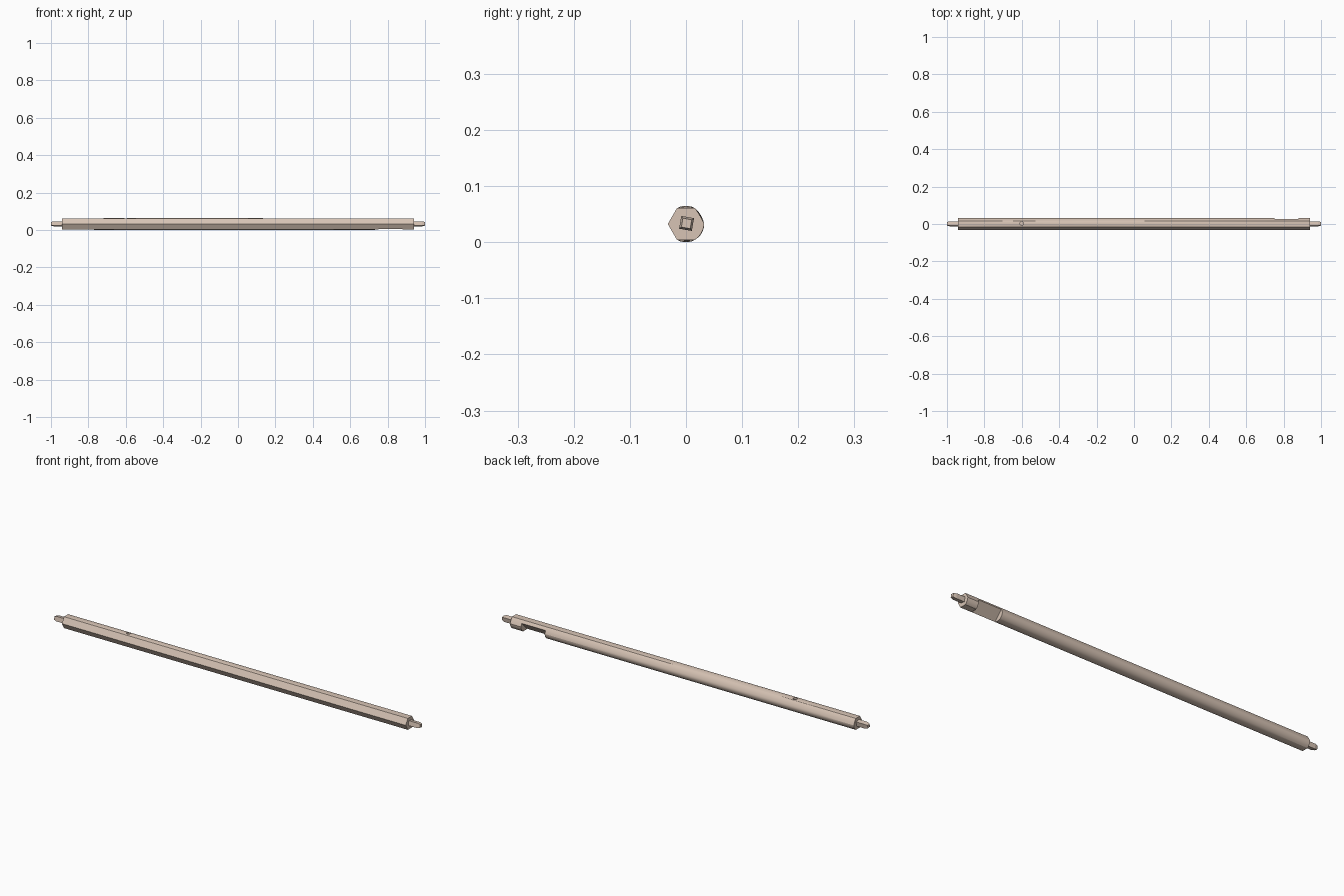
import bpy, bmesh, math
from mathutils import Matrix

if "Cube" in bpy.data.objects:
    bpy.data.objects.remove(bpy.data.objects["Cube"])

CZ, R = 0.0325, 0.0325
mat = bpy.data.materials.new("wood")
mat.diffuse_color = (0.68, 0.55, 0.46, 1)
mat.use_nodes = True
mat.node_tree.nodes["Principled BSDF"].inputs["Base Color"].default_value = mat.diffuse_color


def make(name, bm):
    bmesh.ops.recalc_face_normals(bm, faces=bm.faces[:])
    me = bpy.data.meshes.new(name)
    bm.to_mesh(me)
    bm.free()
    ob = bpy.data.objects.new(name, me)
    bpy.context.collection.objects.link(ob)
    me.materials.append(mat)
    return ob


def loft(name, sections):
    bm = bmesh.new()
    rings = [[bm.verts.new(p) for p in s] for s in sections]
    n = len(rings[0])
    for a, b in zip(rings, rings[1:]):
        for i in range(n):
            j = (i + 1) % n
            bm.faces.new((a[i], a[j], b[j], b[i]))
    bm.faces.new(rings[0])
    bm.faces.new(rings[-1])
    return make(name, bm)


def beam_section(x, bulges, steps=5):
    # hexagon whose six sides swell towards a circle by the given amounts
    pts = []
    for side, bulge in enumerate(bulges):
        for k in range(steps):
            d = math.radians(-30 + 60 * k / steps)
            flat = math.cos(math.radians(30)) / math.cos(d)
            r = R * (flat + (1 - flat) * bulge)
            a = math.radians(60 * side + 30) + d
            pts.append((x, r * math.cos(a), CZ + r * math.sin(a)))
    return pts


# hewn beam: sides are back-top, top, front-top, front-bottom, bottom, back-bottom
beam = loft("beam", [
    beam_section(-0.94, (0.2, 0, 0, 0, 0, 0.8)),
    beam_section(-0.75, (0.5, 0.6, 0, 0, 0.7, 1)),
    beam_section(-0.2, (0.6, 1, 0, 0, 1, 1)),
    beam_section(0.24, (0.5, 0.5, 0, 0, 1, 1)),
    beam_section(0.76, (0.3, 0, 0, 0, 0.6, 1)),
    beam_section(0.94, (0.2, 0, 0, 0, 0, 0.8))])


def cut(target, cutter):
    cutter.hide_render = True
    cutter.hide_viewport = True
    m = target.modifiers.new(cutter.name, 'BOOLEAN')
    m.operation, m.solver, m.object = 'DIFFERENCE', 'EXACT', cutter


# notch across the lower back side
bm = bmesh.new()
bmesh.ops.create_cube(bm, size=1, matrix=Matrix.Translation((0.815, 0, CZ))
                      @ Matrix.Rotation(math.radians(-45), 4, 'X')
                      @ Matrix.Translation((0, 0.058, 0))
                      @ Matrix.Diagonal((0.13, 0.1, 0.12, 1)))
cut(beam, make("notch_cutter", bm))

# small peg hole in the top
bm = bmesh.new()
bmesh.ops.create_cone(bm, cap_ends=True, segments=12, radius1=0.01, radius2=0.01,
                      depth=0.04, matrix=Matrix.Translation((-0.6, 0.003, 0.068)))
cut(beam, make("hole_cutter", bm))

bpy.context.view_layer.objects.active = beam
beam.select_set(True)
bpy.ops.object.shade_smooth_by_angle(angle=math.radians(25))


# slightly twisted square tenons with chamfered tips
def square(x, half):
    return [(x, 0.001 + half * 1.414 * math.cos(math.radians(a)),
             CZ + 0.001 + half * 1.414 * math.sin(math.radians(a)))
            for a in (35, 125, 215, 305)]


for name, s in (("left_tenon", -1), ("right_tenon", 1)):
    loft(name, [square(s * 0.92, 0.0115), square(s * 0.985, 0.0115), square(s, 0.008)])
